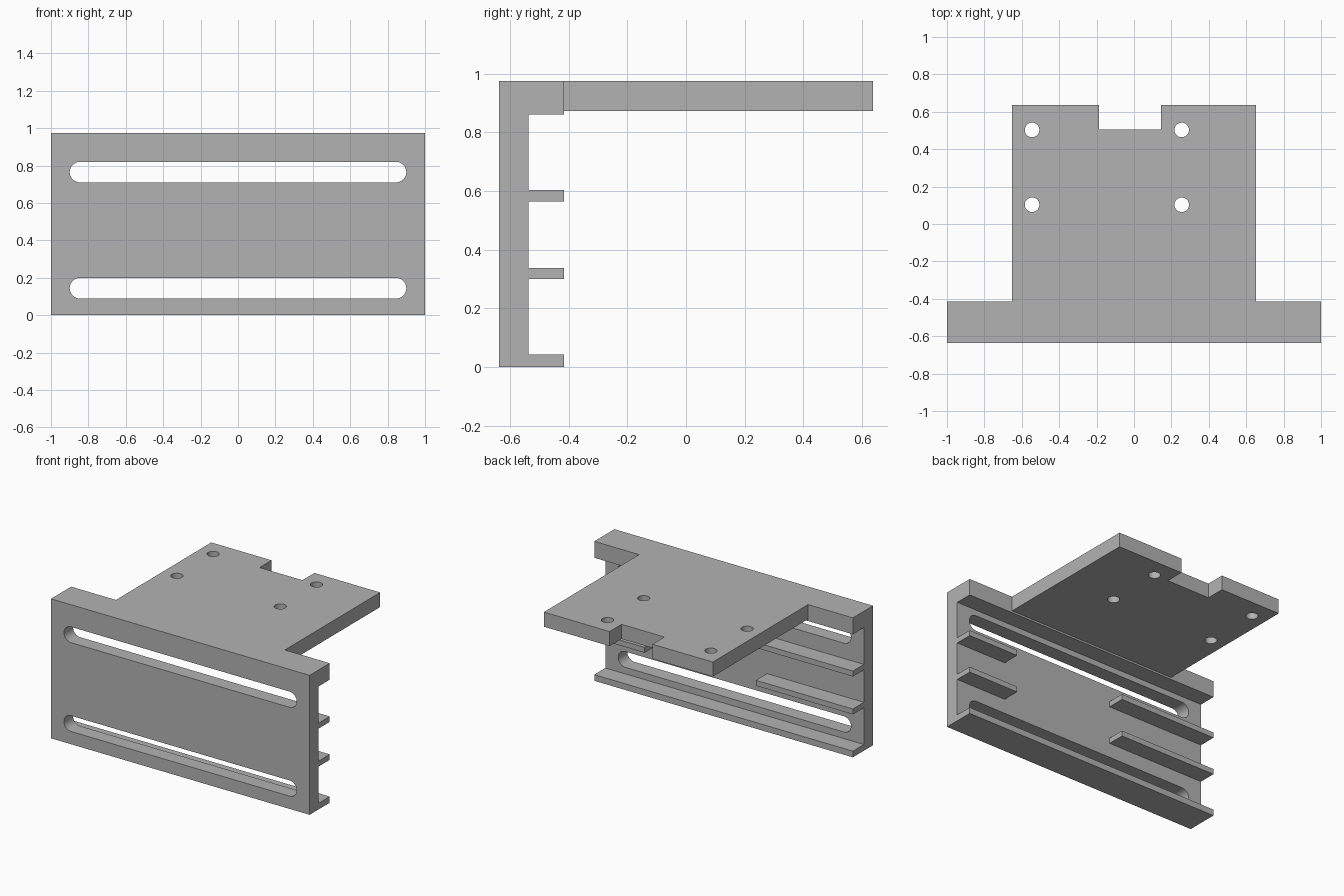
import bpy
import bmesh
import math
from mathutils import Vector

if "Cube" in bpy.data.objects:
    bpy.data.objects.remove(bpy.data.objects["Cube"])

# Overall layout
FRONT, WALL_BACK, FLANGE_BACK, DECK_BACK = -0.637, -0.537, -0.415, 0.637
TOP = 0.975

grey = bpy.data.materials.new("plain grey")
grey.use_nodes = True
grey.diffuse_color = (0.45, 0.45, 0.45, 1)
grey.node_tree.nodes["Principled BSDF"].inputs["Base Color"].default_value = grey.diffuse_color


def prism(name, outline, direction, open_end=None):
    """Extrude a closed outline; open_end drops the faces that mate at that y."""
    bm = bmesh.new()
    face = bm.faces.new([bm.verts.new(p) for p in outline])
    grown = bmesh.ops.extrude_face_region(bm, geom=[face], use_keep_orig=True)
    moved = [g for g in grown["geom"] if isinstance(g, bmesh.types.BMVert)]
    bmesh.ops.translate(bm, verts=moved, vec=Vector(direction))
    bmesh.ops.recalc_face_normals(bm, faces=bm.faces)
    if open_end is not None:
        mating = [f for f in bm.faces if all(abs(v.co.y - open_end) < 1e-4 for v in f.verts)]
        bmesh.ops.delete(bm, geom=mating, context="FACES")
    mesh = bpy.data.meshes.new(name)
    bm.to_mesh(mesh)
    bm.free()
    mesh.materials.append(grey)
    obj = bpy.data.objects.new(name, mesh)
    bpy.context.collection.objects.link(obj)
    return obj


def arc(cx, cy, radius, start, sweep, steps):
    angles = [math.radians(start + sweep * i / steps) for i in range(steps + 1)]
    return [(cx + radius * math.cos(a), cy + radius * math.sin(a)) for a in angles]


def cut(target, cutters):
    """Subtract each cutter, then remove it."""
    bpy.context.view_layer.objects.active = target
    for cutter in cutters:
        cutter.hide_render = True
        mod = target.modifiers.new("cut", "BOOLEAN")
        mod.operation, mod.solver, mod.object = "DIFFERENCE", "EXACT", cutter
        bpy.ops.object.modifier_apply(modifier=mod.name)
        bpy.data.objects.remove(cutter)


def smooth(obj):
    bpy.ops.object.select_all(action="DESELECT")
    obj.select_set(True)
    bpy.context.view_layer.objects.active = obj
    bpy.ops.object.shade_smooth_by_angle(angle=math.radians(30))


# Front wall with its thick top flange and thin bottom flange
profile = [(FRONT, 0), (FLANGE_BACK, 0), (FLANGE_BACK, 0.043), (WALL_BACK, 0.043),
           (WALL_BACK, 0.86), (FLANGE_BACK, 0.86), (FLANGE_BACK, TOP), (FRONT, TOP)]
wall = prism("front_wall", [(-1, y, z) for y, z in profile], (2, 0, 0))

# Two long rounded slots through the wall
slots = []
for z in (0.144, 0.765):
    r = 0.055
    outline = arc(0.9 - r, z, r, -90, 180, 16) + arc(r - 0.9, z, r, 90, 180, 16)
    slots.append(prism("slot_cutter", [(x, FRONT - 0.1, h) for x, h in outline], (0, 0.25, 0)))
cut(wall, slots)
smooth(wall)

# Horizontal deck with a notch in its rear edge
half = 0.653
plan = [(-half, FLANGE_BACK), (half, FLANGE_BACK), (half, DECK_BACK), (0.145, DECK_BACK),
        (0.145, 0.505), (-0.187, 0.505), (-0.187, DECK_BACK), (-half, DECK_BACK)]
deck = prism("deck", [(x, y, 0.873) for x, y in plan], (0, 0, TOP - 0.873))

# Four screw holes through the deck
holes = []
for x in (-0.545, 0.255):
    for y in (0.103, 0.503):
        ring = arc(x, y, 0.039, 0, 360, 32)[:-1]
        holes.append(prism("hole_cutter", [(a, b, 0.8) for a, b in ring], (0, 0, 0.3)))
cut(deck, holes)
smooth(deck)

# Short ribs on the back of the wall, longer on the right side
for level, z in (("lower", 0.3), ("upper", 0.565)):
    for side, x0, x1 in (("right", -1, -0.25), ("left", 0.61, 1)):
        base = [(x0, WALL_BACK, z), (x1, WALL_BACK, z), (x1, FLANGE_BACK, z), (x0, FLANGE_BACK, z)]
        prism(f"{level}_{side}_rib", base, (0, 0, 0.038), open_end=WALL_BACK)
